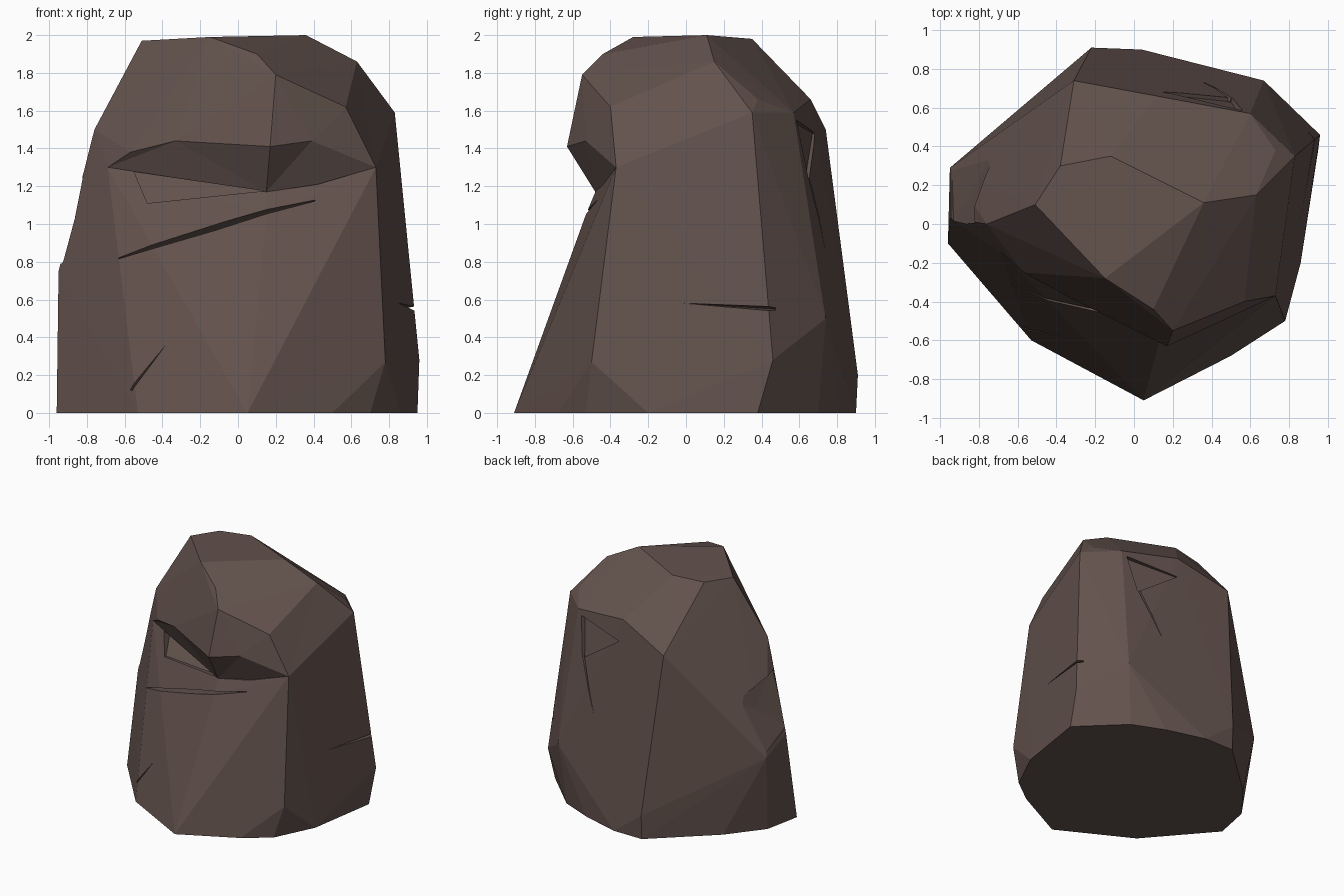
import bpy
import bmesh
from mathutils import Vector

default_cube = bpy.data.objects.get("Cube")
if default_cube:
    bpy.data.objects.remove(default_cube, do_unlink=True)

# Single matte stone colour
stone = bpy.data.materials.new("dark_brown_stone")
stone.use_nodes = True
stone_colour = (0.125, 0.085, 0.074, 1)
stone.diffuse_color = stone_colour
shader = stone.node_tree.nodes["Principled BSDF"]
shader.inputs["Base Color"].default_value = stone_colour
shader.inputs["Roughness"].default_value = 0.9


def hull_object(name, points):
    """Make a flat-sided solid wrapped tightly around the given corners."""
    bm = bmesh.new()
    for point in points:
        bm.verts.new(point)
    wrapped = bmesh.ops.convex_hull(bm, input=bm.verts)
    leftover = [item for item in wrapped["geom_interior"] if isinstance(item, bmesh.types.BMVert)]
    bmesh.ops.delete(bm, geom=leftover, context="VERTS")
    bmesh.ops.recalc_face_normals(bm, faces=bm.faces)
    mesh = bpy.data.meshes.new(name)
    bm.to_mesh(mesh)
    bm.free()
    mesh.materials.append(stone)
    solid = bpy.data.objects.new(name, mesh)
    bpy.context.collection.objects.link(solid)
    return solid


def combine(target, other, operation):
    """Apply a boolean to the target and discard the helper solid."""
    other.hide_render = True
    modifier = target.modifiers.new(operation.lower(), "BOOLEAN")
    modifier.operation = operation
    modifier.solver = "EXACT"
    modifier.object = other
    bpy.context.view_layer.objects.active = target
    bpy.ops.object.modifier_apply(modifier=modifier.name)
    bpy.data.objects.remove(other, do_unlink=True)


def cut_slit(target, start, end, outward, spread, depth=0.06):
    """Carve a V-shaped crack that widens from its start to its end."""
    start, end = Vector(start), Vector(end)
    outward, spread = Vector(outward).normalized(), Vector(spread)
    corners = [start - outward * depth * 0.2, end - outward * depth]
    for point, width in ((start, 0.3), (end, 1)):
        for side in (-width, width):
            corners.append(point + outward * 0.2 + spread * side * 3)
    combine(target, hull_object("crack_cutter", corners), "DIFFERENCE")


def cut_chip(target, inner, outward):
    """Carve a broken chip: a patch of inner corners swept outward."""
    sweep = Vector(outward)
    corners = [Vector(point) for point in inner]
    corners += [point + sweep for point in corners]
    combine(target, hull_object("chip_cutter", corners), "DIFFERENCE")


# Footprint, counter-clockwise from the front corner
footprint = [(0.05, -0.91), (0.5, -0.68), (0.7, -0.53), (0.86, -0.2), (0.95, 0.38),
             (0.62, 0.7), (0.36, 0.81), (0.04, 0.9), (-0.22, 0.9), (-0.68, 0.48),
             (-0.9, 0.2), (-0.96, -0.1), (-0.53, -0.6)]
base = [(x, y, 0) for x, y in footprint]

# Widest part of the sides
sides = [(0.78, -0.5, 0.27), (0.96, 0.46, 0.28), (0.67, 0.74, 0.5),
         (-0.22, 0.91, 0.2), (-0.95, 0.29, 0.64), (-0.95, 0.03, 0.75)]

# Face below the brow
brow_middle = (0.15, -0.48, 1.17)
brow_left = (0.73, -0.37, 1.3)
brow_right = (-0.69, -0.14, 1.3)
face = [(0.15, -0.53, 1.05), brow_middle, (0.42, -0.43, 1.12), brow_left, brow_right]

# Shoulders and back of the crown
shoulders = [(0.83, 0.35, 1.59), (0.6, 0.57, 1.59), (0.12, 0.66, 1.66),
             (-0.31, 0.74, 1.5), (-0.76, 0, 1.5), (0.73, 0.38, 1.66), (0.63, 0.15, 1.86)]
crown = [(0.36, 0.11, 2), (-0.12, 0.35, 1.98), (-0.38, 0.3, 1.97), (-0.51, 0.1, 1.97)]

rock = hull_object("rock", base + sides + face + shoulders + crown)

# Overhanging brow and forehead
brow_tip = (0.17, -0.63, 1.41)
left_arch = [(0.39, -0.53, 1.44)]
right_arch = [(-0.57, -0.25, 1.38), (-0.33, -0.38, 1.44)]
left_socket = (0.42, -0.42, 1.21)
forehead = [(-0.15, -0.28, 1.99), (0.2, -0.55, 1.79), (0.1, -0.44, 1.9),
            (0.57, -0.4, 1.62), (-0.76, 0, 1.5), (0.63, 0.15, 1.86)]
brow_line = [brow_right, brow_tip, brow_left, brow_middle, left_socket]
combine(rock, hull_object("brow", brow_line + left_arch + right_arch + forehead + crown), "UNION")

# Hollow the underside of the brow into two arches
cut_chip(rock, [brow_tip, brow_left, brow_middle, left_socket] + left_arch, (0, -0.25, 0))
cut_chip(rock, [brow_tip, brow_right, brow_middle] + right_arch, (0, -0.25, 0))

# Sunken patch under one side of the brow
eye_corners = [(-0.55, -0.1, 1.275), (0.14, -0.44, 1.175), (-0.48, -0.27, 1.11)]
cut_chip(rock, eye_corners, (0, -0.25, 0))

# Long slanting crack across the face
cut_slit(rock, (0.42, -0.43, 1.12), (-0.64, -0.33, 0.82), (-0.3, -1, 0.1), (0, 0, 0.012), depth=0.04)

# Crack through the flat side
cut_slit(rock, (0.87, -0.08, 0.585), (0.95, 0.48, 0.55), (1, 0.1, 0), (0, 0, 0.013), depth=0.1)

# Short crack low on the face
cut_slit(rock, (-0.36, -0.6, 0.4), (-0.57, -0.54, 0.12), (-0.5, -1, 0), (0.01, 0, -0.006))

# Crack down the back
cut_slit(rock, (0.3, 0.79, 0.73), (0.5, 0.66, 1.25), (0.2, 1, 0.1), (0.018, 0, 0))

# Broken chip on the other side
chip_corners = [(-0.8, 0, 1.25), (-0.73, 0.38, 1.08), (-0.94, 0.29, 0.68), (-0.93, 0, 0.8), (-0.8, 0.22, 1)]
cut_chip(rock, chip_corners, (-0.3, 0.1, 0.05))

# Broken chip under the back shoulder
shoulder_chip = [(0.14, 0.67, 1.48), (0.55, 0.55, 1.55), (0.5, 0.63, 1.23)]
cut_chip(rock, shoulder_chip, (0.1, 0.3, 0))

# Crisp flat facets
for polygon in rock.data.polygons:
    polygon.use_smooth = False
    polygon.material_index = 0
